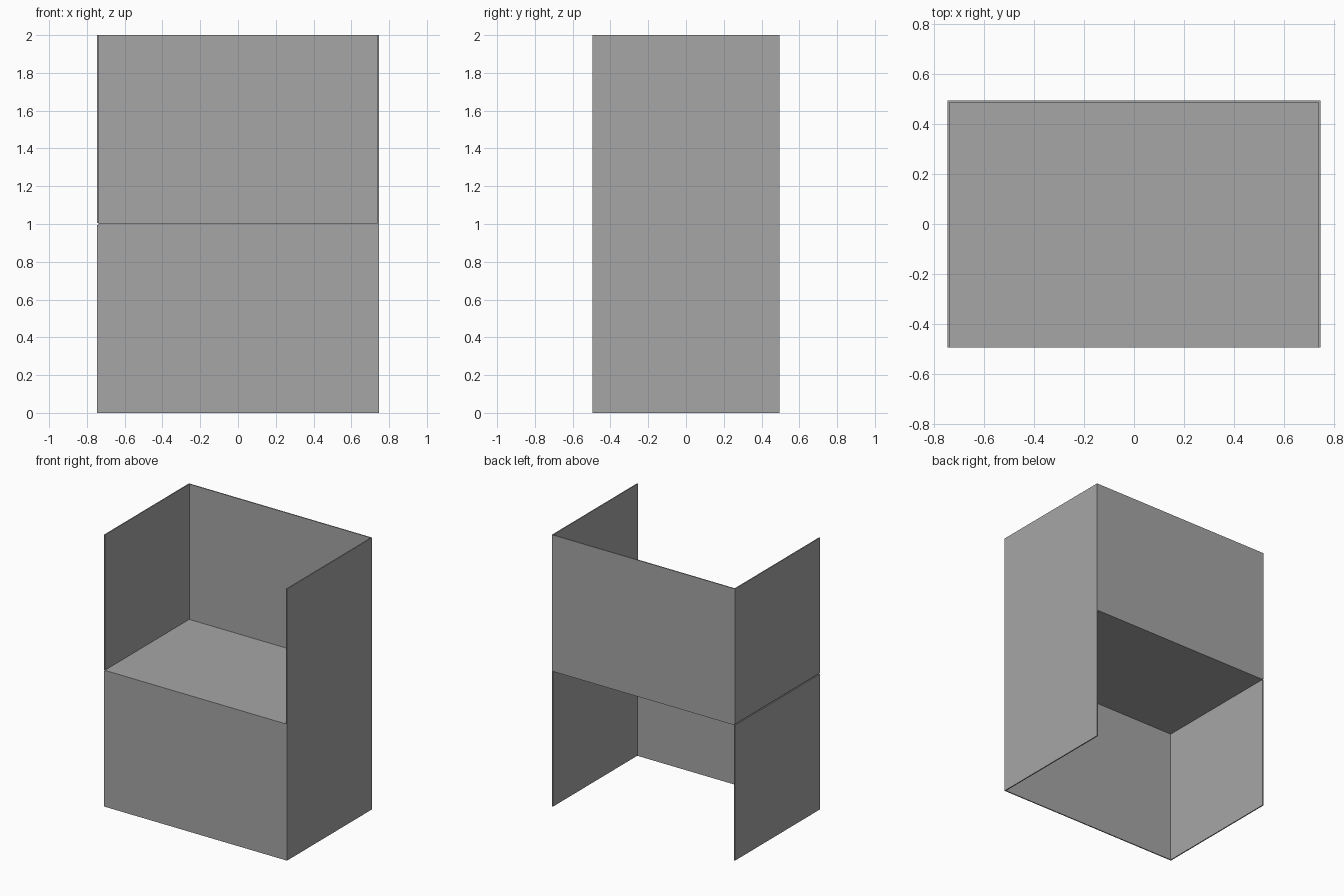
import bpy

cube = bpy.data.objects.get("Cube")
if cube:
    bpy.data.objects.remove(cube, do_unlink=True)

grey = bpy.data.materials.new("plain_grey")
grey.use_nodes = True
colour = (0.38, 0.38, 0.38, 1)
grey.diffuse_color = colour
grey.node_tree.nodes["Principled BSDF"].inputs["Base Color"].default_value = colour

# Overall half sizes, panel thickness, shelf faces and height
X, Y, T = 0.746, 0.495, 0.008
LOW, HIGH, TOP = 0.996, 1.004, 2.0


def panel(name, x, y, z):
    """Add a flat board spanning the given (min, max) ranges."""
    spans = (x, y, z)
    bpy.ops.mesh.primitive_cube_add(size=1, location=[(a + b) / 2 for a, b in spans])
    obj = bpy.context.object
    obj.name = name
    obj.scale = [b - a for a, b in spans]
    bpy.ops.object.transform_apply(location=False, rotation=False, scale=True)
    obj.data.materials.append(grey)


# Side boards: one full height, the other split at the shelf
panel("left_side", (X - T, X), (-Y, Y), (0, TOP))
panel("right_side_lower", (-X, T - X), (-Y, Y), (0, LOW))
panel("right_side_upper", (-X, T - X), (-Y, Y), (HIGH, TOP))

# Shelf, with a front board below it and a back board above it
panel("shelf", (T - X, X - T), (-Y, Y), (LOW, HIGH))
panel("front_board", (T - X, X - T), (-Y, T - Y), (0, LOW))
panel("back_board", (T - X, X - T), (Y - T, Y), (HIGH, TOP))
